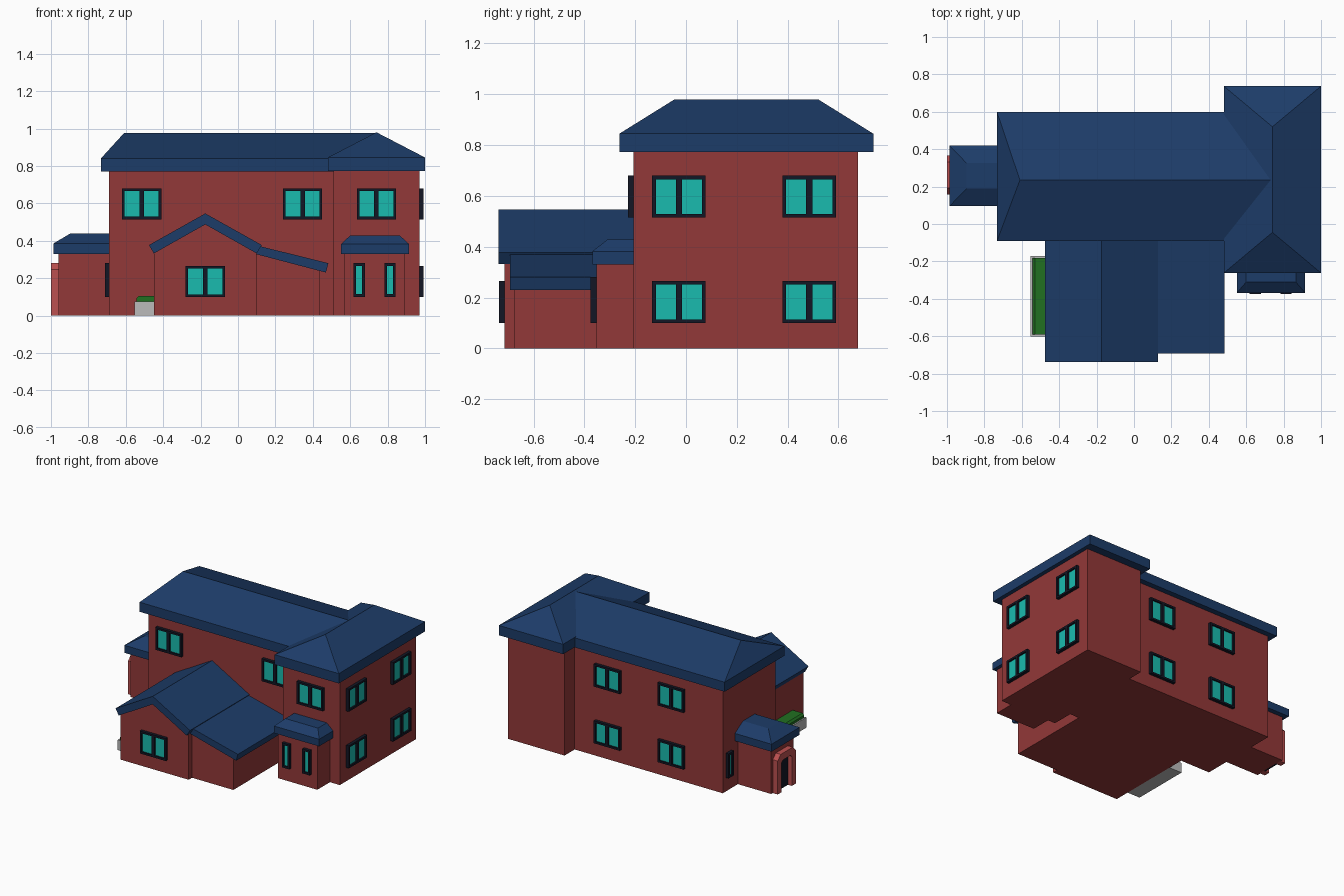
import bpy, bmesh
from mathutils import Matrix, Vector
from math import pi

if "Cube" in bpy.data.objects:
    bpy.data.objects.remove(bpy.data.objects["Cube"])


def mat(name, c):
    m = bpy.data.materials.new(name)
    m.diffuse_color = (*c, 1)
    m.use_nodes = True
    m.node_tree.nodes["Principled BSDF"].inputs["Base Color"].default_value = m.diffuse_color
    return m


BRICK = mat("brick", (0.29, 0.04, 0.04))
TRIM = mat("door_trim", (0.5, 0.08, 0.08))
ROOF = mat("roof_tile", (0.012, 0.045, 0.14))
DARK = mat("frame_dark", (0.006, 0.008, 0.018))
GLASS = mat("glass", (0.01, 0.50, 0.43))
GREEN = mat("hedge_green", (0.015, 0.16, 0.015))
GREY = mat("concrete", (0.5, 0.5, 0.5))


def finish(name, bm, m, M=None):
    if M:
        bm.transform(M)
    bmesh.ops.recalc_face_normals(bm, faces=bm.faces[:])
    me = bpy.data.meshes.new(name)
    bm.to_mesh(me)
    bm.free()
    me.materials.append(m)
    o = bpy.data.objects.new(name, me)
    bpy.context.collection.objects.link(o)
    return o


def add_box(bm, x0, x1, y0, y1, z0, z1):
    c = Vector((x0 + x1, y0 + y1, z0 + z1)) / 2
    s = Matrix.Diagonal((x1 - x0, y1 - y0, z1 - z0, 1))
    bmesh.ops.create_cube(bm, size=1, matrix=Matrix.Translation(c) @ s)


def box(name, m, *b):
    bm = bmesh.new()
    add_box(bm, *b)
    return finish(name, bm, m)


def prism(name, m, pts, y0, y1, M=None):
    """Extrude an x-z profile from y0 to y1."""
    bm = bmesh.new()
    f = bm.faces.new([bm.verts.new((x, y0, z)) for x, z in pts])
    r = bmesh.ops.extrude_face_region(bm, geom=[f])
    vs = [v for v in r["geom"] if isinstance(v, bmesh.types.BMVert)]
    bmesh.ops.translate(bm, verts=vs, vec=(0, y1 - y0, 0))
    return finish(name, bm, m, M)


def hip_roof(name, eave, top, z0, z1, z2):
    """Fascia box whose upper rim slopes in to the rectangle or ridge 'top'."""
    bm = bmesh.new()

    def ring(r, z):
        x0, x1, y0, y1 = r
        return [bm.verts.new(p) for p in
                ((x0, y0, z), (x1, y0, z), (x1, y1, z), (x0, y1, z))]
    a, b, c = ring(eave, z0), ring(eave, z1), ring(top, z2)
    bm.faces.new(a)
    bm.faces.new(c)
    for lo, hi in ((a, b), (b, c)):
        for i in range(4):
            j = (i + 1) % 4
            bm.faces.new((lo[i], lo[j], hi[j], hi[i]))
    bmesh.ops.remove_doubles(bm, verts=bm.verts[:], dist=1e-4)
    bmesh.ops.dissolve_degenerate(bm, edges=bm.edges[:], dist=1e-4)
    return finish(name, bm, ROOF)


def window(name, loc, turn, w=0.21, h=0.165, panes=2):
    """Frame facing -y at turn 0; loc is the centre on the wall face."""
    M = Matrix.Translation(loc) @ Matrix.Rotation(turn, 4, 'Z')
    t, d = 0.014, 0.022
    bm = bmesh.new()
    for s in (-1, 1):
        add_box(bm, *sorted((s * w / 2, s * (w / 2 - t))), -d, 0, -h / 2, h / 2)
        add_box(bm, t - w / 2, w / 2 - t, -d, 0, *sorted((s * h / 2, s * (h / 2 - t))))
    if panes == 2:
        add_box(bm, -0.012, 0.012, -d, 0, t - h / 2, h / 2 - t)
    finish(name + "_frame", bm, DARK, M)
    bm = bmesh.new()
    add_box(bm, t - w / 2, w / 2 - t, -0.01, 0, t - h / 2, h / 2 - t)
    finish(name + "_glass", bm, GLASS, M)


# Main block and right wing
box("main_walls", BRICK, -0.69, 0.52, -0.05, 0.56, 0, 0.78)
box("wing_walls", BRICK, 0.51, 0.97, -0.207, 0.677, 0, 0.78)
hip_roof("main_roof", (-0.733, 0.74, -0.092, 0.60), (-0.61, 0.735, 0.235, 0.235), 0.77, 0.84, 0.975)
hip_roof("wing_roof", (0.48, 1.0, -0.262, 0.737), (0.74, 0.74, -0.045, 0.52), 0.773, 0.845, 0.98)

# Front bay on the wing and left entrance porch
box("bay_walls", BRICK, 0.57, 0.89, -0.353, -0.2, 0, 0.34)
hip_roof("bay_roof", (0.55, 0.915, -0.368, -0.2), (0.60, 0.865, -0.31, -0.2), 0.33, 0.382, 0.428)
box("porch_walls", BRICK, -0.96, -0.68, 0.13, 0.385, 0, 0.34)
hip_roof("porch_roof", (-0.987, -0.68, 0.095, 0.42), (-0.895, -0.68, 0.19, 0.325), 0.33, 0.385, 0.44)

# Gabled front room with folded roof slab
prism("gable_walls", BRICK, [(-0.45, 0), (0.10, 0), (0.10, 0.34), (-0.175, 0.495), (-0.45, 0.34)],
      -0.714, -0.04)
prism("gable_roof", ROOF, [(-0.476, 0.377), (-0.45, 0.332), (-0.175, 0.487), (0.10, 0.332),
                           (0.127, 0.377), (-0.175, 0.546)], -0.737, -0.04)

# Lean-to beside it
prism("lean_to_walls", BRICK, [(0.09, 0), (0.435, 0), (0.435, 0.25), (0.09, 0.335)], -0.675, -0.04)
prism("lean_to_roof", ROOF, [(0.09, 0.33), (0.47, 0.23), (0.483, 0.28), (0.10, 0.375)], -0.692, -0.04)

# Door with chamfered surround on the porch end
TURN = Matrix.Translation((-0.96, 0.262, 0)) @ Matrix.Rotation(-pi / 2, 4, 'Z')
prism("door_surround", TRIM, [(-0.105, 0), (-0.105, 0.245), (-0.07, 0.28), (0.07, 0.28), (0.105, 0.245),
                              (0.105, 0), (0.06, 0), (0.06, 0.215), (0.045, 0.23), (-0.045, 0.23),
                              (-0.06, 0.215), (-0.06, 0)], -0.04, 0.005, TURN)
prism("door", DARK, [(-0.065, 0), (0.065, 0), (0.065, 0.235), (-0.065, 0.235)], -0.008, 0.005, TURN)

# Windows: front, right side, back
UP, LOW = 0.597, 0.182
for i, (x, y, z) in enumerate([(-0.515, -0.05, UP), (0.345, -0.05, UP), (0.74, -0.207, UP),
                               (-0.175, -0.714, LOW)]):
    window(f"front_window_{i}", (x, y, z), 0)
for i, z in enumerate((LOW, UP)):
    for j in range(2):
        window(f"side_window_{i}{j}", (0.97, (-0.028, 0.485)[j], z), pi / 2)
        window(f"back_window_{i}{j}", ((-0.28, 0.235)[j], 0.56, z), pi)
# Narrow windows on the bay and beside the porch
for i in range(2):
    window(f"bay_window_{i}", ((0.648, 0.813)[i], -0.353, 0.19), 0, 0.06, 0.18, 1)
    window(f"porch_side_window_{i}", (-0.69, (0.025, 0.493)[i], 0.19), -pi / 2, 0.06, 0.18, 1)

# Planter with hedge
box("planter", GREY, -0.553, -0.45, -0.602, -0.17, 0, 0.075)
prism("hedge", GREEN, [(-0.543, 0.07), (-0.45, 0.07), (-0.45, 0.105), (-0.53, 0.105), (-0.543, 0.092)],
      -0.592, -0.183)
